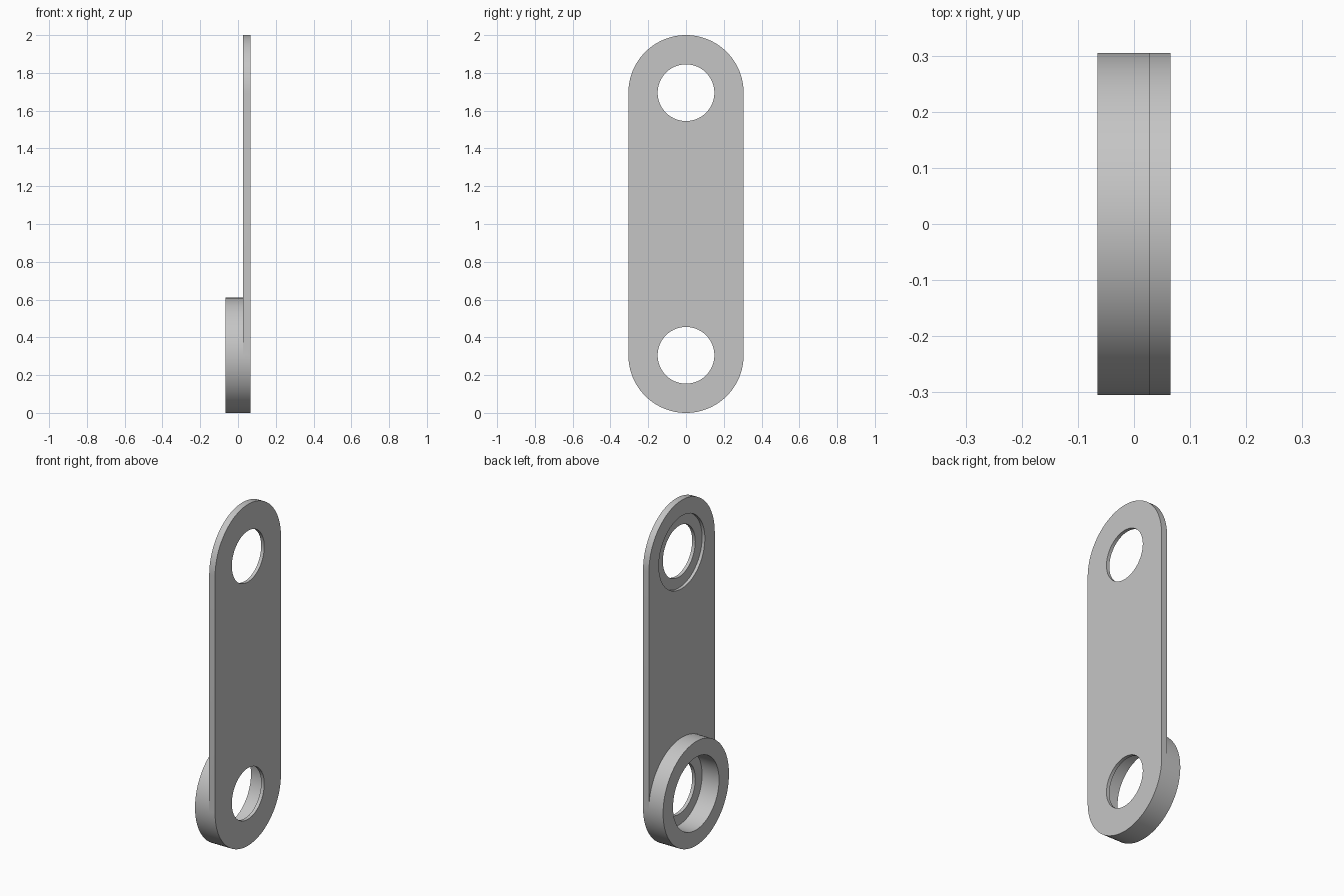
import bpy, bmesh
from math import pi, cos, sin, radians

cube = bpy.data.objects.get("Cube")
if cube:
    bpy.data.objects.remove(cube)

N = 96                                   # segments per full circle
R, BORE, HOLE = 0.305, 0.213, 0.15       # outer, recess and through-hole radii
LOW, HIGH = R, 2 - R                     # heights of the two round ends
FACE, LEDGE, BACK, BOSS = 0.065, 0.045, 0.027, -0.065   # depth levels along x

bm = bmesh.new()


def arc(x, r, z, start=0, end=N):
    """Vertices of an arc in the plane at depth x, counted in segments."""
    step = 1 if end > start else -1
    angles = [2 * pi * i / N for i in range(start, end, step)]
    return [bm.verts.new((x, r * cos(a), z + r * sin(a))) for a in angles]


def outline(x):
    return arc(x, R, HIGH, 0, N // 2 + 1) + arc(x, R, LOW, N // 2, N + 1)


def pairs(loop):
    return zip(loop, loop[1:] + loop[:1])


def wall(a, b):
    """Band of quads joining two loops of equal length."""
    for (a0, a1), (b0, b1) in zip(pairs(a), pairs(b)):
        bm.faces.new((a0, a1, b1, b0))


def cap(*loops):
    """Flat face bounded by an outer loop, with holes."""
    edges = [bm.edges.get(p) or bm.edges.new(p) for lp in loops for p in pairs(lp)]
    bmesh.ops.triangle_fill(bm, use_beauty=True, edges=edges, normal=(1, 0, 0))


# Plate: rounded rim
front_rim = outline(FACE)
wall(front_rim, outline(BACK))

# Stepped holes: narrow through-hole, ledge, wide recess
front_holes = []
recess_rims = {}
for z, depth in ((LOW, BOSS), (HIGH, BACK)):
    front_hole, ledge_hole = arc(FACE, HOLE, z), arc(LEDGE, HOLE, z)
    ledge_rim, recess_rim = arc(LEDGE, BORE, z), arc(depth, BORE, z)
    wall(front_hole, ledge_hole)
    wall(ledge_hole, ledge_rim)
    wall(ledge_rim, recess_rim)
    front_holes.append(front_hole)
    recess_rims[z] = recess_rim

# Plate: outer face, and inner face ending at the boss
cap(front_rim, *front_holes)
inner_edge = arc(BACK, R, HIGH, 0, N // 2 + 1) + arc(BACK, R, LOW, N // 2, -1)
cap(inner_edge, recess_rims[HIGH])

# Boss: round side and ring face
boss_rim = arc(BOSS, R, LOW)
wall(arc(BACK, R, LOW), boss_rim)
wall(boss_rim, recess_rims[LOW])

bmesh.ops.remove_doubles(bm, verts=bm.verts, dist=1e-5)
bmesh.ops.recalc_face_normals(bm, faces=bm.faces)

mesh = bpy.data.meshes.new("link_arm")
bm.to_mesh(mesh)
bm.free()
arm = bpy.data.objects.new("link_arm", mesh)
bpy.context.collection.objects.link(arm)

# Material
grey = bpy.data.materials.new("plain_grey")
grey.use_nodes = True
colour = (0.56, 0.56, 0.56, 1)
grey.diffuse_color = colour
grey.node_tree.nodes["Principled BSDF"].inputs["Base Color"].default_value = colour
mesh.materials.append(grey)

# Smooth round walls, crisp rims
bpy.ops.object.select_all(action="DESELECT")
arm.select_set(True)
bpy.context.view_layer.objects.active = arm
bpy.ops.object.shade_smooth_by_angle(angle=radians(30))
